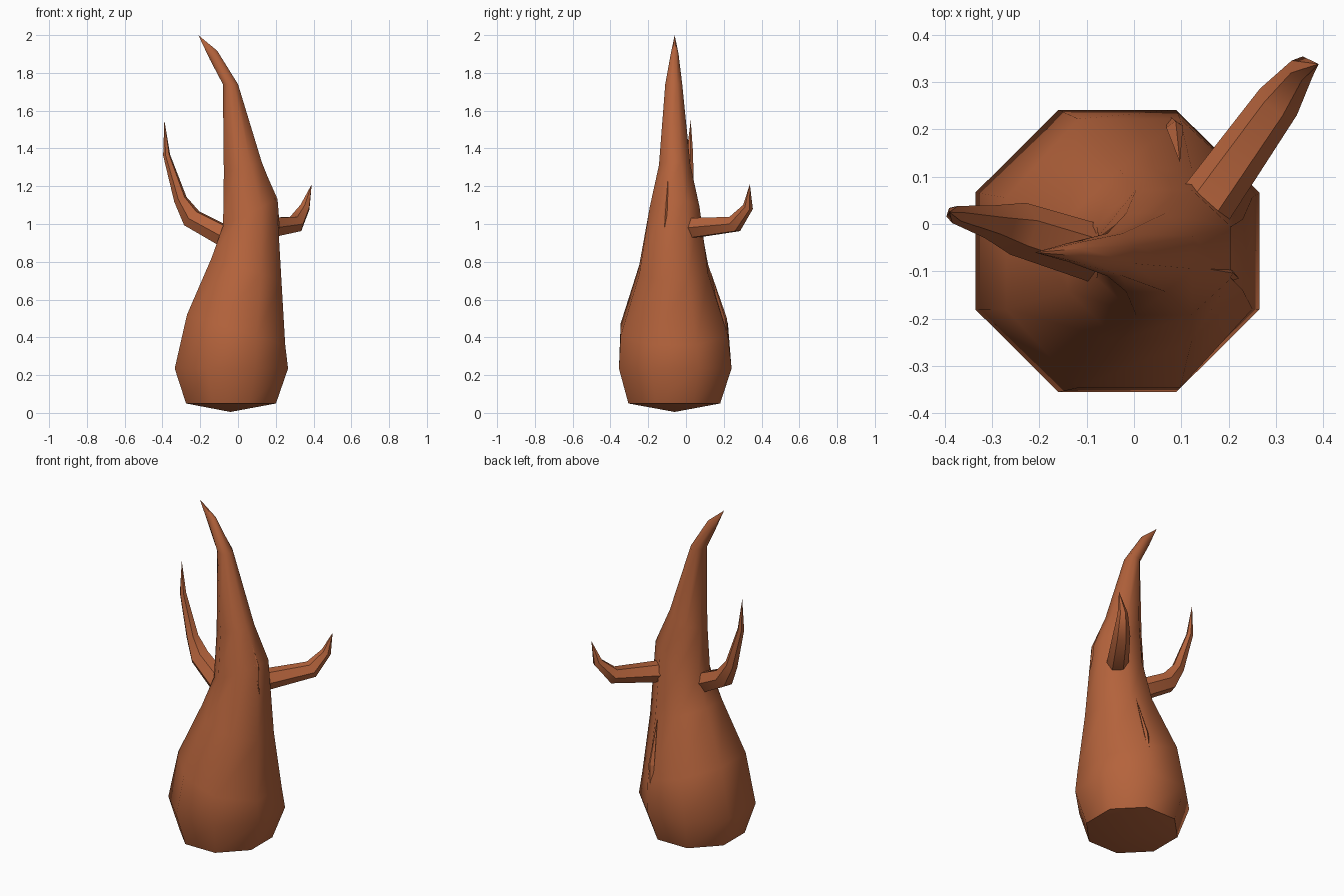
import bpy, bmesh, math
from mathutils import Vector

if "Cube" in bpy.data.objects:
    bpy.data.objects.remove(bpy.data.objects["Cube"])

bark = bpy.data.materials.new("brown_bark")
bark.diffuse_color = (0.46, 0.125, 0.045, 1)
bark.use_nodes = True
bark.node_tree.nodes["Principled BSDF"].inputs["Base Color"].default_value = bark.diffuse_color


def loft(name, rings, start=None, end=None, smooth=True):
    """Skin a list of vertex rings; each end closes to a point or a flat cap."""
    bm = bmesh.new()
    rows = [[bm.verts.new(p) for p in r] for r in rings]
    n = len(rows[0])
    for a, b in zip(rows, rows[1:]):
        for i in range(n):
            j = (i + 1) % n
            bm.faces.new((a[i], a[j], b[j], b[i]))
    for row, tip in ((rows[0], start), (rows[-1], end)):
        if tip is None:
            bm.faces.new(row)
        else:
            t = bm.verts.new(tip)
            for i in range(n):
                bm.faces.new((row[i], row[(i + 1) % n], t))
    bmesh.ops.recalc_face_normals(bm, faces=bm.faces)
    me = bpy.data.meshes.new(name)
    bm.to_mesh(me)
    bm.free()
    me.materials.append(bark)
    ob = bpy.data.objects.new(name, me)
    bpy.context.collection.objects.link(ob)
    if smooth:
        bpy.ops.object.select_all(action='DESELECT')
        ob.select_set(True)
        bpy.context.view_layer.objects.active = ob
        bpy.ops.object.shade_smooth_by_angle(angle=math.radians(50))
    return ob


# Trunk: eight-sided tilted rings (centre x, y, z, half x, half y, tilt)
sections = [
    (-0.037, -0.062, 0.05, 0.238, 0.243, 0.0),
    (-0.035, -0.057, 0.235, 0.300, 0.298, 0.0),
    (-0.010, -0.062, 0.44, 0.260, 0.284, -0.08),
    (0.045, -0.065, 0.76, 0.185, 0.182, -0.06),
    (0.063, -0.060, 1.06, 0.142, 0.132, 0.07),
    (0.025, -0.060, 1.30, 0.100, 0.083, 0.03),
    (-0.040, -0.065, 1.74, 0.040, 0.045, 0.0),
    (-0.130, -0.060, 1.895, 0.020, 0.020, 0.022),
]
k = 1 / math.cos(math.pi / 8)
angles = [math.pi / 8 + i * math.pi / 4 for i in range(8)]
loft("trunk",
     [[(x + hx * k * math.cos(a), y + hy * k * math.sin(a), z + dz * k * math.cos(a))
       for a in angles] for x, y, z, hx, hy, dz in sections],
     start=(-0.04, -0.06, 0.005), end=(-0.21, -0.06, 2.0))


# Branches: six-sided tubes along a bent path, ending in a point
def branch(name, path, radii):
    pts = [Vector(p) for p in path]
    rings = []
    side = (pts[1] - pts[0]).cross(Vector((0, 0, 1))).normalized()
    for i, r in enumerate(radii):
        d = (pts[i + 1] - pts[i]).normalized()
        if i:
            d = (d + (pts[i] - pts[i - 1]).normalized()).normalized()
        u = (side - d * side.dot(d)).normalized()
        v = d.cross(u)
        rings.append([pts[i] + r * (u * math.cos(t * math.pi / 3) + v * math.sin(t * math.pi / 3))
                      for t in range(6)])
    loft(name, rings, end=pts[-1])


branch("left_branch",
       [(-0.07, -0.065, 0.935), (-0.245, -0.01, 1.03), (-0.305, 0.005, 1.13),
        (-0.378, 0.02, 1.365), (-0.39, 0.025, 1.55)],
       [0.062, 0.057, 0.036, 0.019])
branch("right_branch",
       [(0.15, 0.04, 0.98), (0.305, 0.258, 1.0), (0.355, 0.328, 1.09), (0.39, 0.338, 1.21)],
       [0.06, 0.048, 0.028])


# Bark splits: thin raised slivers lying on the trunk
def split(name, low, high, across, out, bulge):
    low, high, across, out = (Vector(v) for v in (low, high, across, out))
    mid = low.lerp(high, 0.45) + out.normalized() * bulge
    w = across.normalized() * 0.018
    o = out.normalized() * 0.012
    loft(name, [[mid + w, mid + o, mid - w, mid - o * 2]], start=low, end=high, smooth=False)


split("front_bark_split", (-0.155, -0.345, 0.26), (-0.06, -0.225, 0.765),
      (1, -0.3, 0), (-0.2, -1, 0.3), 0.025)
split("right_bark_split", (0.222, -0.115, 0.97), (0.13, -0.09, 1.31),
      (0, 1, 0), (1, 0, 0.3), 0.018)
split("back_bark_split", (0.07, 0.233, 0.28), (0.097, 0.13, 0.75),
      (1, 0.1, 0), (0.2, 1, 0.3), 0.02)
